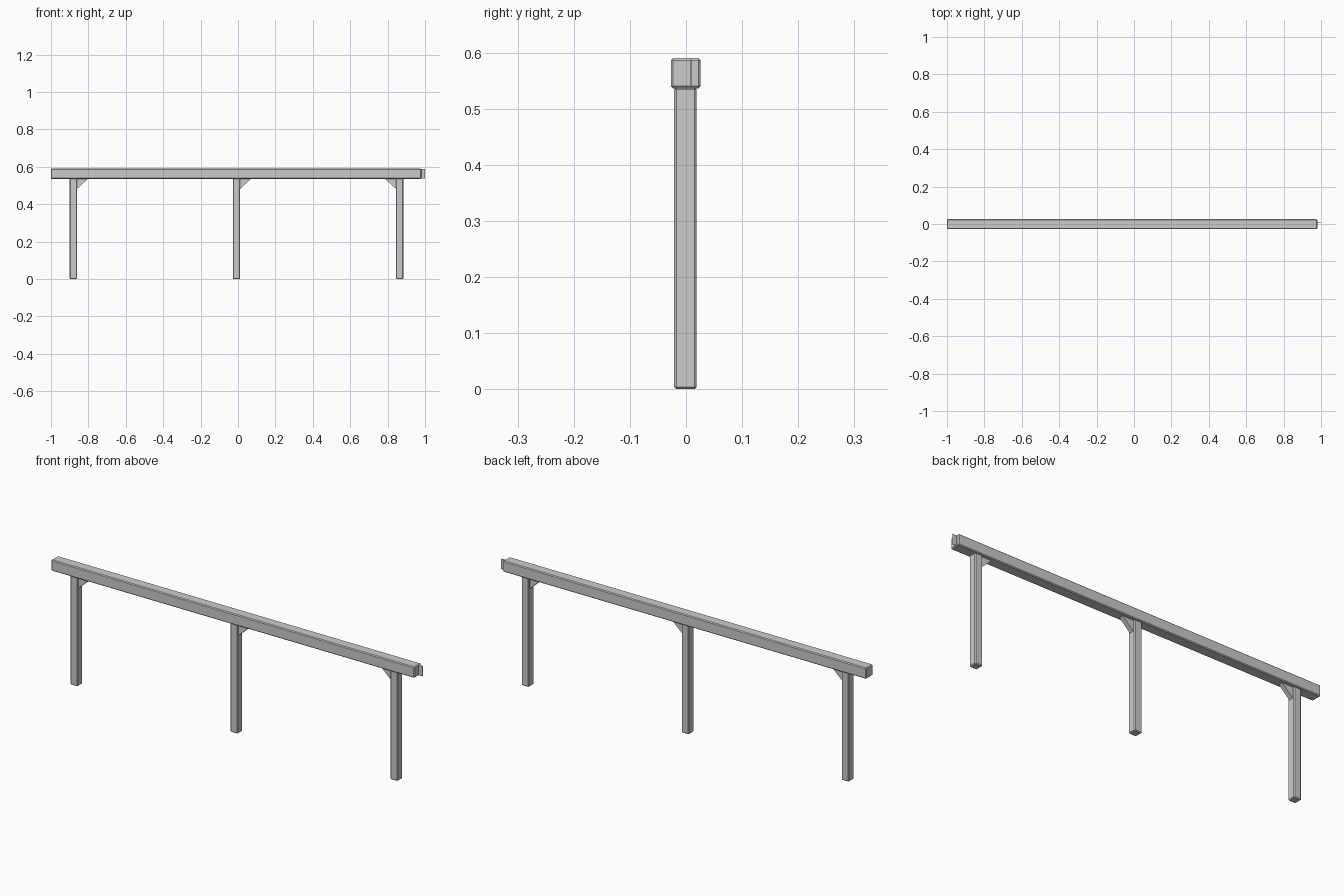
import bpy
import bmesh

cube = bpy.data.objects.get("Cube")
if cube:
    bpy.data.objects.remove(cube, do_unlink=True)

# Single weathered grey for the whole structure
grey = bpy.data.materials.new("timber_grey")
grey.use_nodes = True
COLOUR = (0.6, 0.6, 0.6, 1)
grey.diffuse_color = COLOUR
grey.node_tree.nodes["Principled BSDF"].inputs["Base Color"].default_value = COLOUR


def finish(name, bm, bevel=0):
    if bevel:
        bmesh.ops.bevel(bm, geom=bm.edges[:], offset=bevel, segments=1, affect='EDGES')
    bmesh.ops.recalc_face_normals(bm, faces=bm.faces[:])
    mesh = bpy.data.meshes.new(name)
    bm.to_mesh(mesh)
    bm.free()
    mesh.materials.append(grey)
    obj = bpy.data.objects.new(name, mesh)
    bpy.context.collection.objects.link(obj)
    return obj


def box(name, lo, hi, bevel=0):
    bm = bmesh.new()
    bmesh.ops.create_cube(bm, size=1)
    for v in bm.verts:
        v.co = [h if c > 0 else l for c, l, h in zip(v.co, lo, hi)]
    return finish(name, bm, bevel)


def brace(name, x, side):
    # Triangular gusset under the beam, extruded across the post
    bm = bmesh.new()
    profile = [(x, TOP), (x + side * 0.06, TOP), (x, TOP - 0.055)]
    face = bm.faces.new([bm.verts.new((px, -0.012, pz)) for px, pz in profile])
    out = bmesh.ops.extrude_face_region(bm, geom=[face])
    for v in out["geom"]:
        if isinstance(v, bmesh.types.BMVert):
            v.co.y = 0.01
    return finish(name, bm)


TOP = 0.536
HALF = 0.02

# Long top beam with a thin tongue at its left end
box("top_beam", (-1, -0.027, TOP), (0.98, 0.026, 0.59), 0.004)
box("beam_tongue", (0.97, 0.007, TOP + 0.002), (1, 0.010, 0.588))

# Three posts, each with one brace
for name, x, side in (("right", -0.88, 1), ("middle", -0.008, 1), ("left", 0.864, -1)):
    box(name + "_post", (x - HALF, -0.021, 0), (x + HALF, 0.019, TOP + 0.002), 0.004)
    brace(name + "_brace", x + side * (HALF - 0.002), side)
